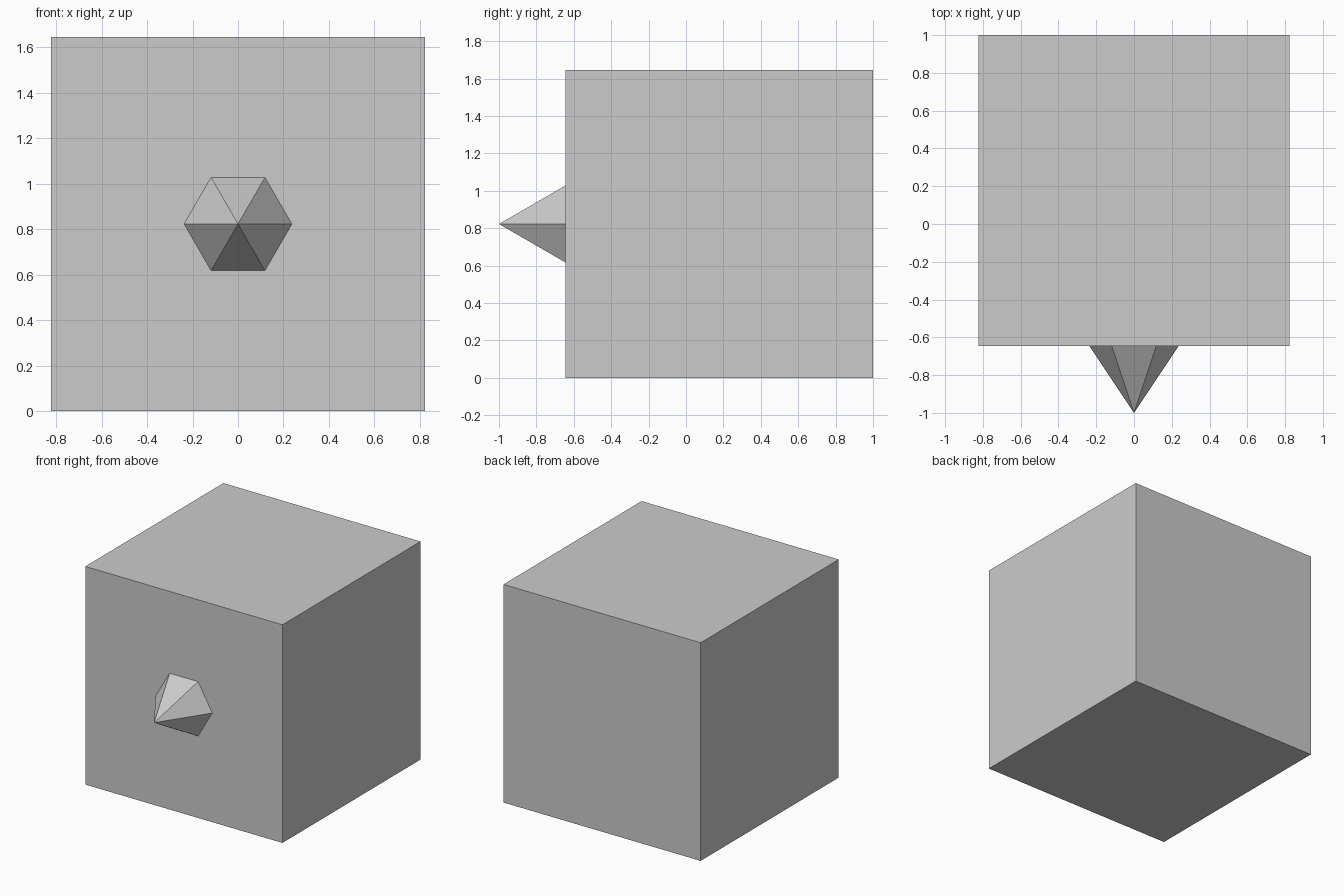
import bpy, bmesh
from math import cos, sin, pi

if "Cube" in bpy.data.objects:
    bpy.data.objects.remove(bpy.data.objects["Cube"])

SIZE = 1.645          # cube edge
FRONT = 1 - SIZE      # y of the cube's front face
MID_Z = SIZE / 2


def make_object(name, bm):
    bmesh.ops.recalc_face_normals(bm, faces=bm.faces)
    mesh = bpy.data.meshes.new(name)
    bm.to_mesh(mesh)
    bm.free()
    obj = bpy.data.objects.new(name, mesh)
    bpy.context.collection.objects.link(obj)
    return obj


# Cube body
bm = bmesh.new()
bmesh.ops.create_cube(bm, size=SIZE)
body = make_object("cube_body", bm)
body.location = (0, 1 - SIZE / 2, MID_Z)

# Six-sided spike on the front face, with corners to left and right
bm = bmesh.new()
radius, sides = 0.237, 6
ring = [bm.verts.new((radius * cos(2 * pi * i / sides), FRONT,
                      MID_Z + radius * sin(2 * pi * i / sides)))
        for i in range(sides)]
tip = bm.verts.new((0, -1, MID_Z))
for i in range(sides):
    bm.faces.new((ring[i], ring[(i + 1) % sides], tip))
bm.faces.new(ring)
make_object("front_spike", bm)
